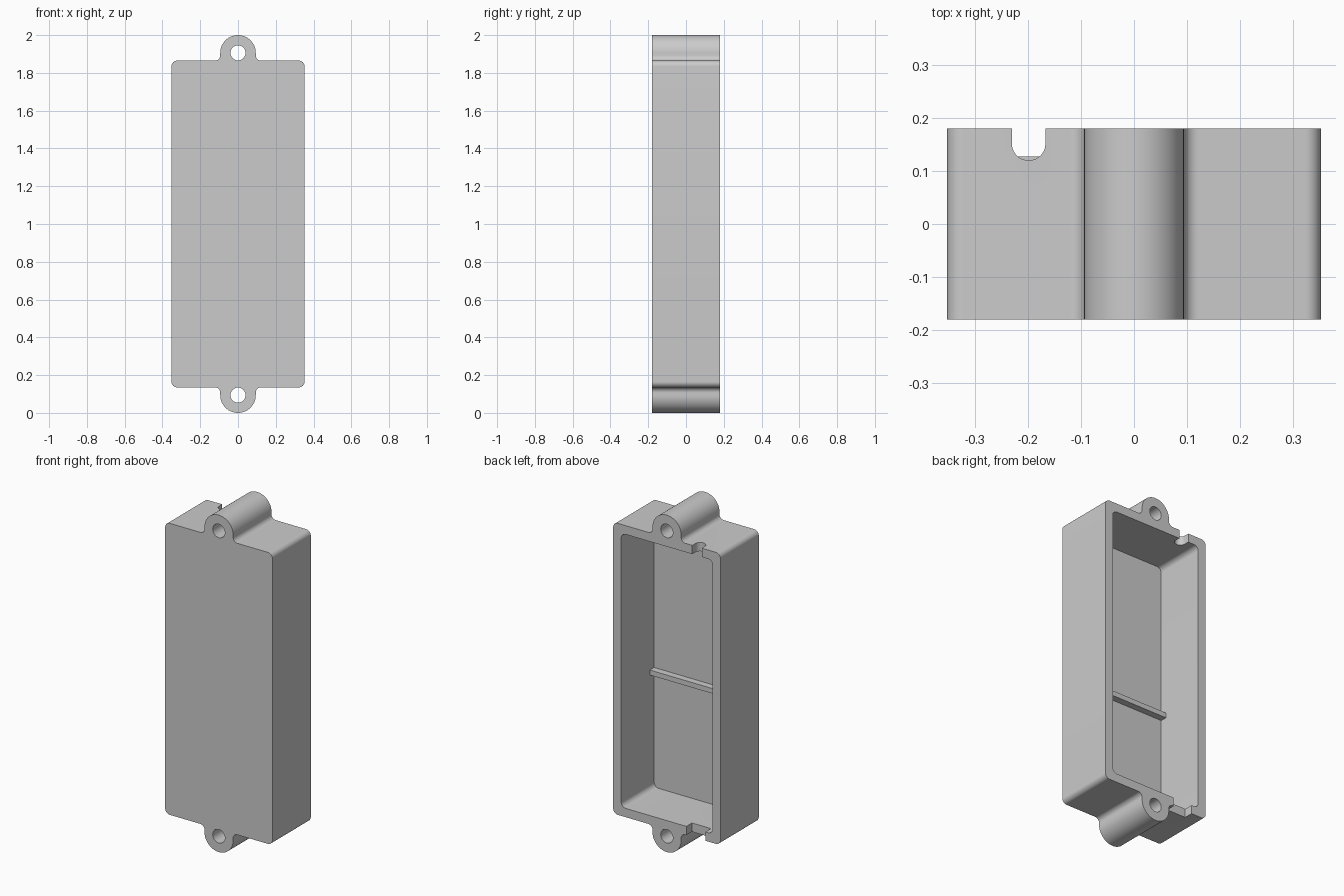
import bpy, bmesh
from math import sin, cos, radians

cube = bpy.data.objects.get("Cube")
if cube:
    bpy.data.objects.remove(cube, do_unlink=True)

GREY = (0.6, 0.6, 0.6, 1)
mat = bpy.data.materials.new("grey plastic")
mat.use_nodes = True
mat.diffuse_color = GREY
mat.node_tree.nodes["Principled BSDF"].inputs["Base Color"].default_value = GREY

HALF_W, HALF_D = 0.352, 0.18       # body half width and half depth
MID, HALF_H = 1.0, 0.865           # body centre height and half height
WALL = 0.052
LUG_R, LUG_H, HOLE_R = 0.094, 0.906, 0.04
CORNER, FILLET = 0.03, 0.028


def arc(cx, cy, r, start, end, steps=10):
    angles = [radians(start + (end - start) * i / steps) for i in range(steps + 1)]
    return [(cx + r * cos(a), cy + r * sin(a)) for a in angles]


def rounded_rect(x0, x1, y0, y1, r):
    return (arc(x1 - r, y1 - r, r, 0, 90) + arc(x0 + r, y1 - r, r, 90, 180)
            + arc(x0 + r, y0 + r, r, 180, 270) + arc(x1 - r, y0 + r, r, 270, 360))


def prism(name, points, start, end, axis):
    """Extrude a closed outline along y (outline in xz) or z (outline in xy)."""
    place = (lambda p, t: (p[0], t, p[1])) if axis == "y" else (lambda p, t: (p[0], p[1], t))
    bm = bmesh.new()
    low = [bm.verts.new(place(p, start)) for p in points]
    high = [bm.verts.new(place(p, end)) for p in points]
    bm.faces.new(low)
    bm.faces.new(high)
    n = len(points)
    for i in range(n):
        j = (i + 1) % n
        bm.faces.new((low[i], low[j], high[j], high[i]))
    bmesh.ops.recalc_face_normals(bm, faces=bm.faces)
    mesh = bpy.data.meshes.new(name)
    bm.to_mesh(mesh)
    bm.free()
    mesh.materials.append(mat)
    obj = bpy.data.objects.new(name, mesh)
    bpy.context.collection.objects.link(obj)
    return obj


def activate(obj):
    bpy.ops.object.select_all(action="DESELECT")
    obj.select_set(True)
    bpy.context.view_layer.objects.active = obj


def cut(target, cutter):
    cutter.hide_render = True
    mod = target.modifiers.new("cut", "BOOLEAN")
    mod.operation, mod.solver, mod.object = "DIFFERENCE", "EXACT", cutter
    activate(target)
    bpy.ops.object.modifier_apply(modifier=mod.name)
    bpy.data.objects.remove(cutter, do_unlink=True)


# Body outline: one quarter with corner, fillet and lug, mirrored twice
quarter = (arc(HALF_W - CORNER, HALF_H - CORNER, CORNER, 0, 90)
           + arc(LUG_R + FILLET, HALF_H + FILLET, FILLET, 270, 180)
           + arc(0, LUG_H, LUG_R, 0, 90, 16))
upper = quarter + [(-x, z) for x, z in reversed(quarter[:-1])]
outline = upper + [(x, -z) for x, z in reversed(upper)]
case = prism("case_shell", [(x, z + MID) for x, z in outline], -HALF_D, HALF_D, "y")

# Cavity, open at the back
inner_w, inner_h = HALF_W - WALL, HALF_H - WALL
floor_y = -HALF_D + 0.05
cut(case, prism("cavity", rounded_rect(-inner_w, inner_w, MID - inner_h, MID + inner_h, CORNER),
                floor_y, 0.3, "y"))

# Screw holes through both lugs
for side in (-1, 1):
    cut(case, prism("screw_hole", arc(0, MID + side * LUG_H, HOLE_R, 0, 360, 32)[:-1],
                    -0.3, 0.3, "y"))

# Round-bottomed cable notch in the top wall, square notch in the bottom wall
cut(case, prism("top_notch", rounded_rect(-0.23, -0.167, 0.12, 0.3, 0.031), 1.78, 1.9, "z"))
square = [(-0.253, 0.127), (-0.128, 0.127), (-0.128, 0.3), (-0.253, 0.3)]
cut(case, prism("bottom_notch", square, 0.1, 0.22, "z"))

activate(case)
bpy.ops.object.shade_smooth_by_angle()

# Rib across the cavity floor
w, y0, y1 = inner_w + 0.01, floor_y - 0.01, floor_y + 0.04
prism("floor_rib", [(-w, y0), (w, y0), (w, y1), (-w, y1)], 0.867, 0.897, "z")
